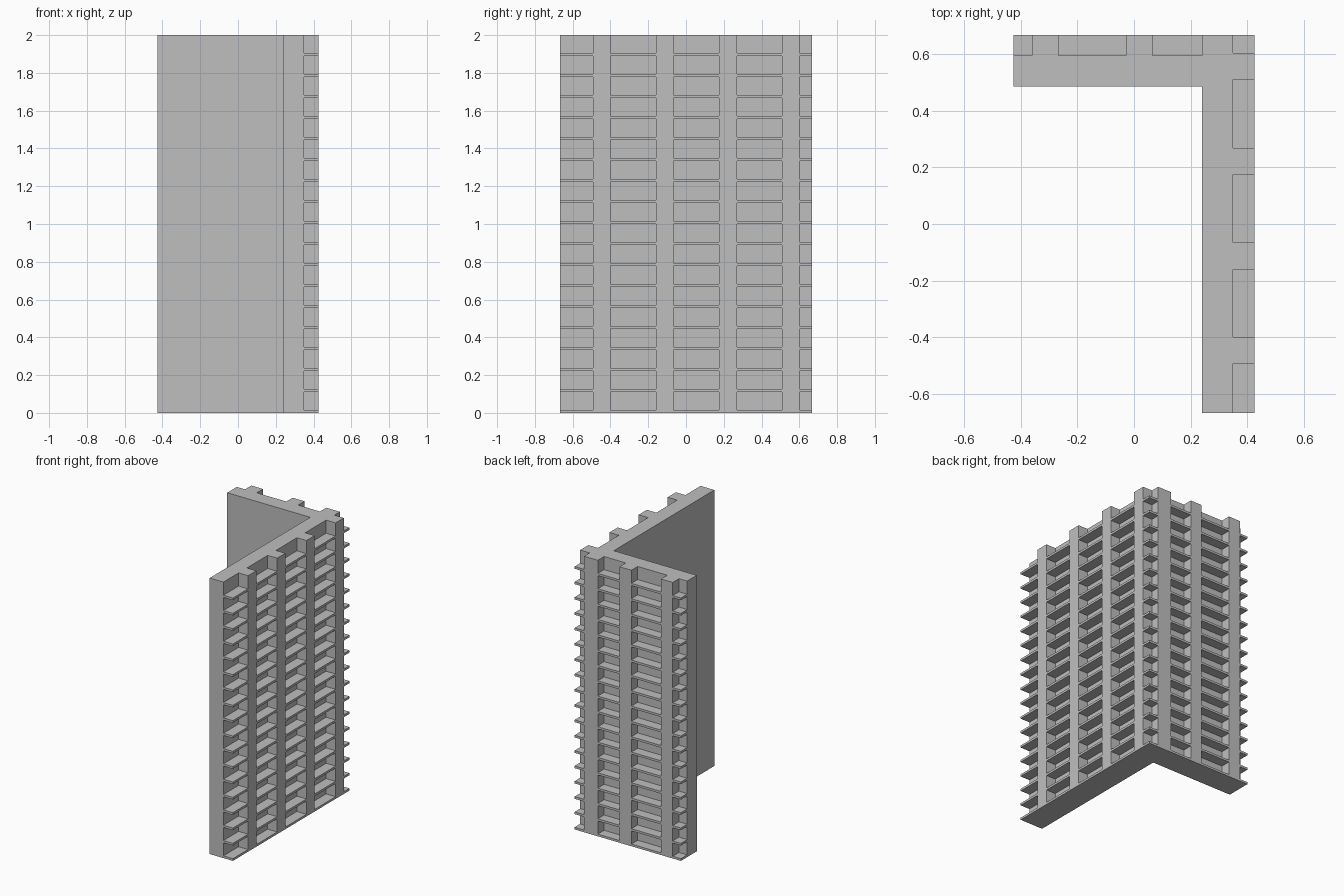
import bpy
import bmesh

cube = bpy.data.objects.get("Cube")
if cube:
    bpy.data.objects.remove(cube, do_unlink=True)

# Overall sizes
W, D, H = 0.426, 0.667, 2.0
INNER_X, INNER_Y = 0.24, 0.485      # inside faces of the two wings
WALL_X, WALL_Y = 0.35, 0.595        # recessed outer walls
CORNER_Y = 0.603                    # side of the last pier, at the corner notch
FLOORS, SLAB = 18, 0.016

# Pier extents along each outer side
side_piers = [(a, a + 0.094) for a in (-0.493, -0.16, 0.175)] + [(0.509, CORNER_Y)]
back_piers = [(INNER_X, WALL_X), (-0.029, 0.066), (-0.36, -0.266)]

concrete = bpy.data.materials.new("grey concrete")
concrete.use_nodes = True
colour = (0.52, 0.52, 0.52, 1)
concrete.diffuse_color = colour
concrete.node_tree.nodes["Principled BSDF"].inputs["Base Color"].default_value = colour


def prism(bm, outline, z0, z1):
    """Extrude a flat outline from z0 up to z1."""
    face = bm.faces.new([bm.verts.new((x, y, z0)) for x, y in outline])
    top = bmesh.ops.extrude_face_region(bm, geom=[face], use_keep_orig=True)["geom"]
    for v in top:
        if isinstance(v, bmesh.types.BMVert):
            v.co.z = z1


def finish(bm, name):
    bmesh.ops.recalc_face_normals(bm, faces=bm.faces)
    mesh = bpy.data.meshes.new(name)
    bm.to_mesh(mesh)
    bm.free()
    mesh.materials.append(concrete)
    obj = bpy.data.objects.new(name, mesh)
    bpy.context.collection.objects.link(obj)


# L-shaped tower walls with projecting piers
outline = [(-W, INNER_Y), (INNER_X, INNER_Y), (INNER_X, -D), (WALL_X, -D)]
for a, b in side_piers:
    outline += [(WALL_X, a), (W, a), (W, b), (WALL_X, b)]
for a, b in back_piers:
    if b != WALL_X:
        outline.append((b, WALL_Y))
    outline += [(b, D), (a, D), (a, WALL_Y)]
outline.append((-W, WALL_Y))
bm = bmesh.new()
prism(bm, outline, 0, H)
finish(bm, "tower_walls")

# Bays between the piers, as plan rectangles
side_edges = [-D] + [e for p in side_piers for e in p] + [D]
bays = [(WALL_X, W, a, b) for a, b in zip(side_edges[::2], side_edges[1::2])]
back_edges = [-W] + sorted(e for p in back_piers for e in p)[:-1]
bays += [(a, b, WALL_Y, D) for a, b in zip(back_edges[::2], back_edges[1::2])]

# Thin floor slabs filling every bay at each storey
bm = bmesh.new()
for i in range(FLOORS):
    z = i * H / FLOORS
    for x0, x1, y0, y1 in bays:
        prism(bm, [(x0, y0), (x1, y0), (x1, y1), (x0, y1)], z, z + SLAB)
finish(bm, "balcony_slabs")
